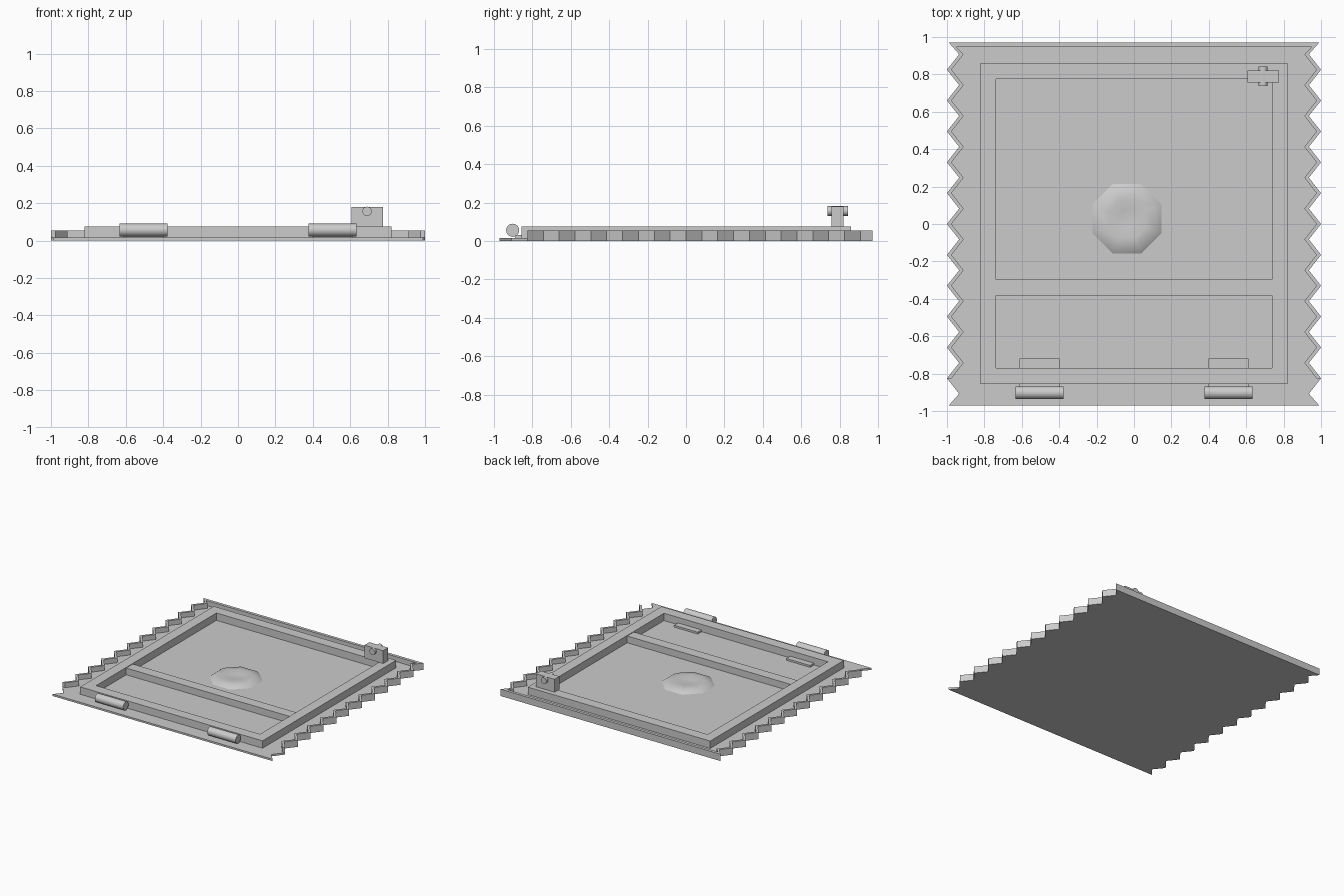
import bpy, bmesh, math
from mathutils import Matrix

cube = bpy.data.objects.get("Cube")
if cube:
    bpy.data.objects.remove(cube, do_unlink=True)

grey = bpy.data.materials.new("plain_grey")
grey.use_nodes = True
grey.diffuse_color = (0.6, 0.6, 0.6, 1)
grey.node_tree.nodes["Principled BSDF"].inputs["Base Color"].default_value = (0.6, 0.6, 0.6, 1)


def finish(name, bm, smooth=False):
    bmesh.ops.recalc_face_normals(bm, faces=bm.faces)
    mesh = bpy.data.meshes.new(name)
    bm.to_mesh(mesh)
    bm.free()
    mesh.materials.append(grey)
    obj = bpy.data.objects.new(name, mesh)
    bpy.context.collection.objects.link(obj)
    if smooth:
        bpy.ops.object.select_all(action='DESELECT')
        obj.select_set(True)
        bpy.context.view_layer.objects.active = obj
        bpy.ops.object.shade_smooth_by_angle(angle=math.radians(40))
    return obj


def box(name, x0, x1, y0, y1, z0, z1):
    bm = bmesh.new()
    bmesh.ops.create_cube(bm, size=1)
    for v in bm.verts:
        v.co = (x1 if v.co.x > 0 else x0, y1 if v.co.y > 0 else y0, z1 if v.co.z > 0 else z0)
    return finish(name, bm)


def cylinder(name, centre, radius, length, axis, sides=24):
    bm = bmesh.new()
    turn = Matrix.Rotation(math.pi / 2, 4, 'Y' if axis == 'X' else 'X')
    bmesh.ops.create_cone(bm, cap_ends=True, segments=sides, radius1=radius, radius2=radius,
                          depth=length, matrix=Matrix.Translation(centre) @ turn)
    return finish(name, bm, True)


def extrude_faces(name, bm, height):
    grown = bmesh.ops.extrude_face_region(bm, geom=bm.faces[:])
    for v in grown["geom"]:
        if isinstance(v, bmesh.types.BMVert):
            v.co.z += height
    return finish(name, bm)


# Toothed edge, front to back: peaks on even steps, notches on odd ones
STEP = 0.0825
END_Y = 0.97
teeth = [(1.0 if i % 2 == 0 else 0.935, i * STEP) for i in range(-11, 12)]
edge = [(0.99, -END_Y)] + teeth + [(0.99, END_Y)]

# Base plate
bm = bmesh.new()
outline = edge + [(-x, y) for x, y in reversed(edge)]
bm.faces.new([bm.verts.new((x, y, 0)) for x, y in outline])
extrude_faces("base_plate", bm, 0.015)

# Thin raised rim round the two toothed sides and the back
side_out = teeth[1:] + [(0.99, END_Y)]
side_in = [(x - 0.024, y) for x, y in teeth[1:]] + [(0.95, END_Y - 0.024)]
outer = side_out + [(-x, y) for x, y in reversed(side_out)]
inner = side_in + [(-x, y) for x, y in reversed(side_in)]
bm = bmesh.new()
vo = [bm.verts.new((x, y, 0.015)) for x, y in outer]
vi = [bm.verts.new((x, y, 0.015)) for x, y in inner]
for i in range(len(vo) - 1):
    bm.faces.new((vo[i], vo[i + 1], vi[i + 1], vi[i]))
extrude_faces("toothed_rim", bm, 0.04)

# Raised door frame with a cross bar
FLOOR, TOP = 0.015, 0.075
box("frame_front_rail", -0.82, 0.82, -0.855, -0.77, FLOOR, TOP)
box("frame_back_rail", -0.82, 0.82, 0.775, 0.86, FLOOR, TOP)
for side, s in (("left", 1), ("right", -1)):
    xs = sorted((s * 0.737, s * 0.82))
    box("frame_%s_stile" % side, xs[0], xs[1], -0.77, 0.775, FLOOR, TOP)
box("frame_cross_bar", -0.737, 0.737, -0.383, -0.298, FLOOR, 0.07)

# Hinges
for side, x in (("left", 0.505), ("right", -0.505)):
    cylinder("hinge_barrel_" + side, (x, -0.902, 0.056), 0.034, 0.255, 'X')
    box("hinge_leaf_" + side, x - 0.107, x + 0.107, -0.89, -0.72, FLOOR, 0.03)

# Lock block with a cross pin
box("lock_block", 0.607, 0.775, 0.757, 0.82, TOP, 0.18)
cylinder("lock_pin", (0.69, 0.79, 0.156), 0.025, 0.106, 'Y')

# Low faceted boss on the panel, with a dished middle
bm = bmesh.new()
rings = []
for radius, z in ((0.2, 0.015), (0.17, 0.034), (0.11, 0.04), (0.05, 0.03)):
    ring = []
    for i in range(8):
        a = (i + 0.5) * math.pi / 4
        ring.append(bm.verts.new((-0.038 + radius * math.cos(a), 0.028 + radius * math.sin(a), z)))
    rings.append(ring)
for low, high in zip(rings, rings[1:]):
    for i in range(8):
        j = (i + 1) % 8
        bm.faces.new((low[i], low[j], high[j], high[i]))
bm.faces.new(rings[-1])
bm.faces.new(list(reversed(rings[0])))
finish("panel_boss", bm, True)
